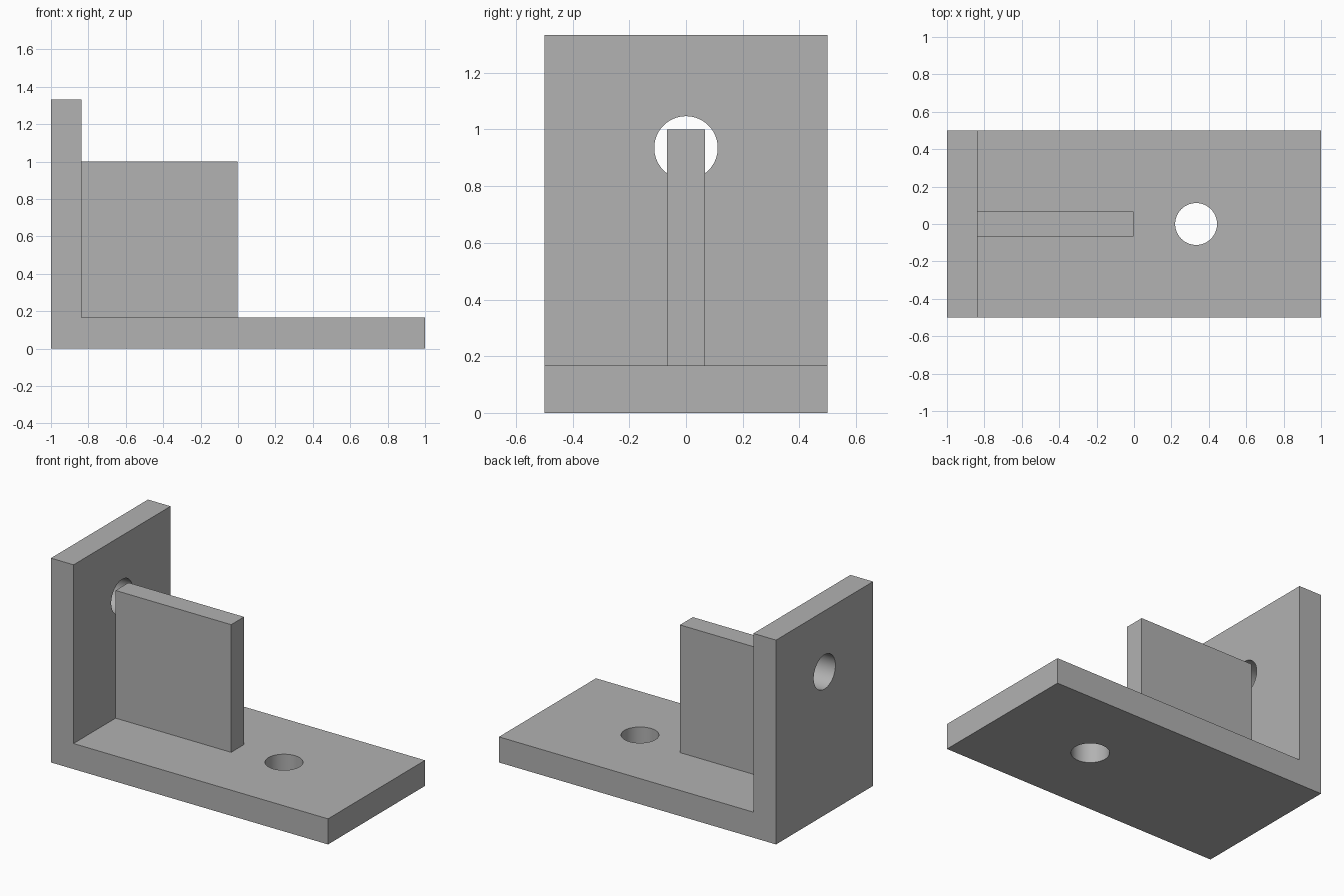
import bpy, bmesh, math
from mathutils import Vector

cube = bpy.data.objects.get("Cube")
if cube:
    bpy.data.objects.remove(cube, do_unlink=True)

GREY = (0.445, 0.445, 0.445, 1)
grey = bpy.data.materials.new("plain grey")
grey.use_nodes = True
grey.diffuse_color = GREY
grey.node_tree.nodes["Principled BSDF"].inputs["Base Color"].default_value = GREY

BASE_TOP, WALL_FACE, HOLE_R = 0.167, -0.837, 0.112


def extrude_profile(name, points, depth):
    """Extrude an x-z outline along y, centred on y = 0."""
    bm = bmesh.new()
    face = bm.faces.new([bm.verts.new((x, -depth / 2, z)) for x, z in points])
    moved = bmesh.ops.extrude_face_region(bm, geom=[face])["geom"]
    bmesh.ops.translate(bm, vec=(0, depth, 0),
                        verts=[v for v in moved if isinstance(v, bmesh.types.BMVert)])
    bmesh.ops.recalc_face_normals(bm, faces=bm.faces)
    mesh = bpy.data.meshes.new(name)
    bm.to_mesh(mesh)
    bm.free()
    mesh.materials.append(grey)
    obj = bpy.data.objects.new(name, mesh)
    bpy.context.collection.objects.link(obj)
    return obj


def drill(target, name, location, rotation):
    """Cut a round hole through the target and drop the cutter."""
    bpy.ops.mesh.primitive_cylinder_add(vertices=64, radius=HOLE_R, depth=0.4,
                                        location=location, rotation=rotation)
    cutter = bpy.context.object
    cutter.name = name
    cutter.hide_render = True
    cutter.data.materials.append(grey)
    mod = target.modifiers.new(name, "BOOLEAN")
    mod.operation, mod.solver, mod.object = "DIFFERENCE", "EXACT", cutter
    bpy.ops.object.select_all(action="DESELECT")
    target.select_set(True)
    bpy.context.view_layer.objects.active = target
    bpy.ops.object.modifier_apply(modifier=mod.name)
    bpy.data.objects.remove(cutter, do_unlink=True)


# L-shaped body: floor plate and upright wall in one piece
bracket = extrude_profile("angle_bracket", [
    (-1, 0), (1, 0), (1, BASE_TOP), (WALL_FACE, BASE_TOP),
    (WALL_FACE, 1.333), (-1, 1.333)], 1.0)

# Bolt holes through the floor plate and the wall
drill(bracket, "floor_hole_cutter", (0.332, 0, BASE_TOP / 2), (0, 0, 0))
drill(bracket, "wall_hole_cutter", ((WALL_FACE - 1) / 2, 0, 0.935), (0, math.pi / 2, 0))
bpy.ops.object.shade_smooth_by_angle(angle=math.radians(30))

# Stiffening rib in the inner corner
extrude_profile("stiffening_rib", [
    (WALL_FACE, BASE_TOP), (-0.003, BASE_TOP), (-0.003, 1), (WALL_FACE, 1)], 0.133)
